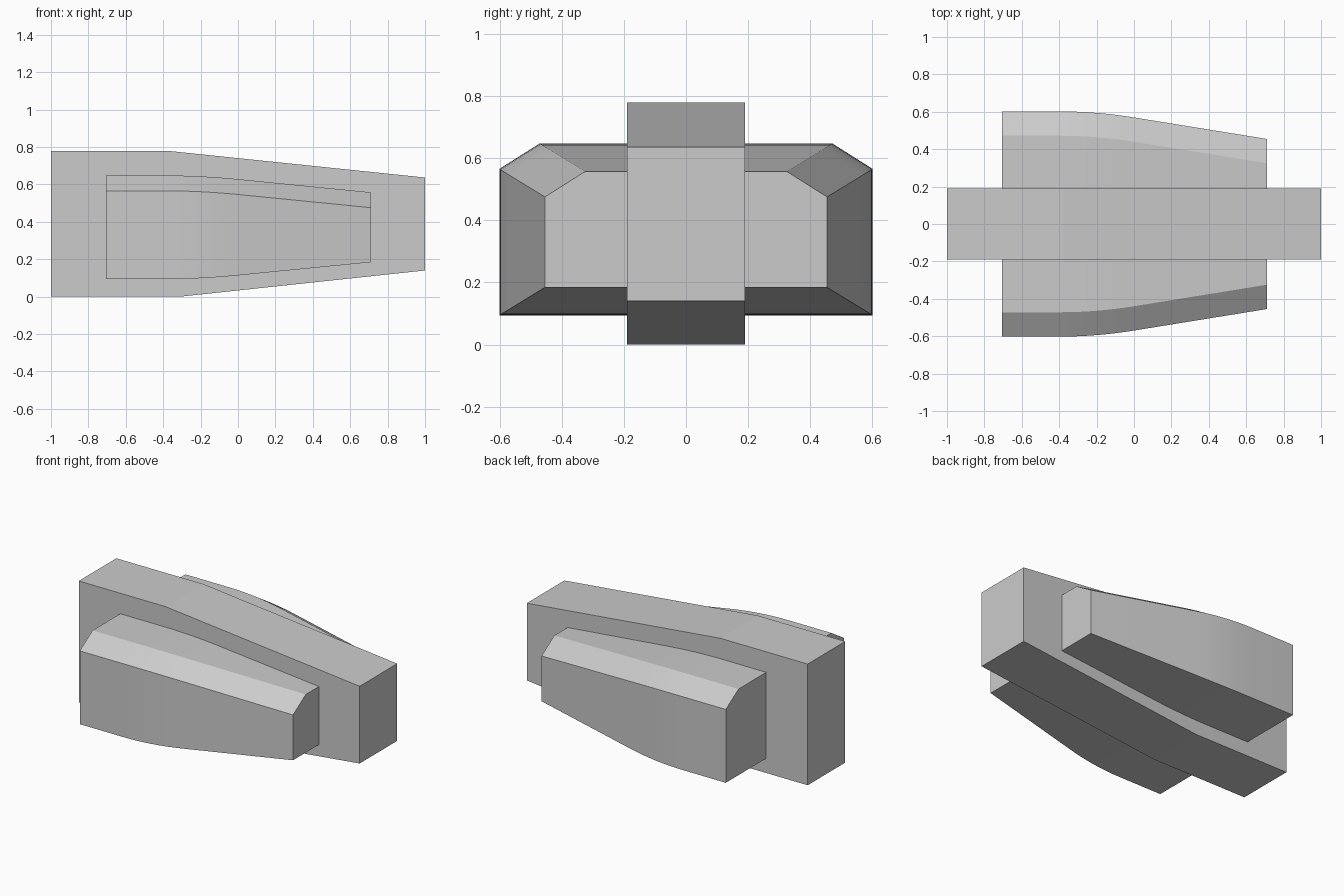
import bpy, bmesh

if "Cube" in bpy.data.objects:
    bpy.data.objects.remove(bpy.data.objects["Cube"])

grey = bpy.data.materials.new("light grey")
grey.diffuse_color = (0.6, 0.6, 0.6, 1)
grey.use_nodes = True
grey.node_tree.nodes["Principled BSDF"].inputs["Base Color"].default_value = grey.diffuse_color


def loft(name, rings):
    """Skin a closed solid through a list of equal-length point rings."""
    bm = bmesh.new()
    loops = [[bm.verts.new(p) for p in ring] for ring in rings]
    n = len(loops[0])
    for a, b in zip(loops, loops[1:]):
        for i in range(n):
            j = (i + 1) % n
            bm.faces.new((a[i], a[j], b[j], b[i]))
    bm.faces.new(loops[0])
    bm.faces.new(loops[-1])
    bmesh.ops.recalc_face_normals(bm, faces=bm.faces[:])
    me = bpy.data.meshes.new(name)
    bm.to_mesh(me)
    bm.free()
    me.materials.append(grey)
    ob = bpy.data.objects.new(name, me)
    bpy.context.collection.objects.link(ob)
    return ob


# Central slab: tapered side profile extruded across y
profile = [(-1, 0), (-0.31, 0), (1, 0.14), (1, 0.637), (-0.38, 0.78), (-1, 0.78)]
loft("central_slab", [[(x, y, z) for x, z in profile] for y in (-0.191, 0.191)])


# Side pods: one chamfered hull running through the slab, easing into a taper
def taper(x):
    if x < -0.4:
        return 0
    return 1.1 * ((x + 0.4) ** 2 / 0.8 if x < 0 else x + 0.2)


def pod_section(x):
    t = taper(x)
    side = 0.602 - 0.147 * t
    low, high = 0.094 + 0.09 * t, 0.648 - 0.09 * t
    half = [(side, low), (side, high - 0.082), (side - 0.13, high)]
    return [(x, y, z) for y, z in half] + [(x, -y, z) for y, z in reversed(half)]


stations = [-0.705] + [-0.4 + 0.05 * i for i in range(9)] + [0.71]
pods = loft("side_pods", [pod_section(x) for x in stations])

# Soft shading along the gentle curve, crisp chamfers
bpy.context.view_layer.objects.active = pods
pods.select_set(True)
bpy.ops.object.shade_smooth_by_angle(angle=0.3)
